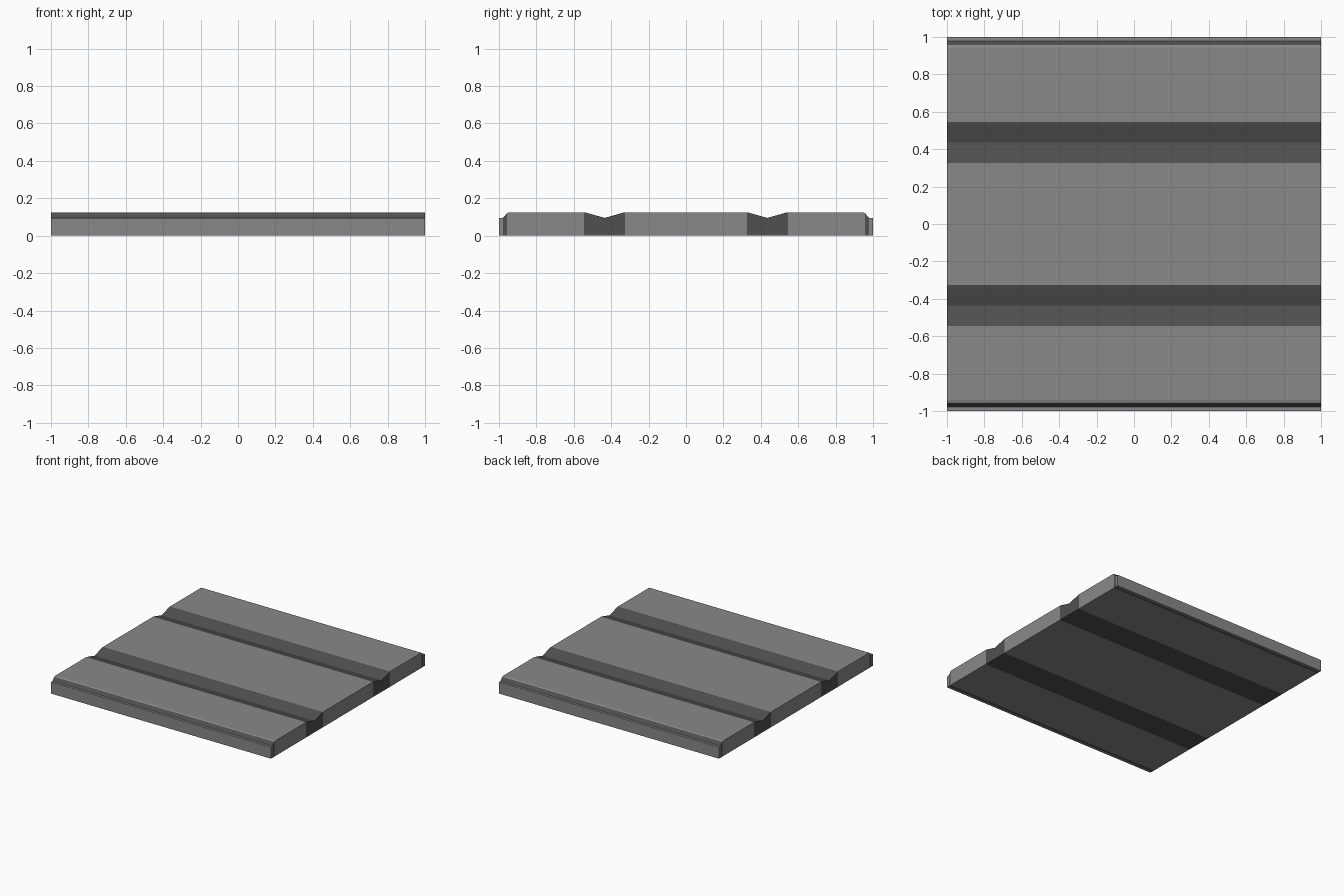
import bpy, bmesh

if "Cube" in bpy.data.objects:
    bpy.data.objects.remove(bpy.data.objects["Cube"])


def make_mat(name, v):
    m = bpy.data.materials.new(name)
    m.diffuse_color = (v, v, v, 1)
    m.use_nodes = True
    m.node_tree.nodes["Principled BSDF"].inputs["Base Color"].default_value = m.diffuse_color
    return m


# Half profile of the top: (y, z, material of the strip that starts here), 0 light, 1 dark
half = [(0.325, 0.125, 1), (0.34, 0.122, 1), (0.435, 0.095, 1), (0.53, 0.122, 1),
        (0.545, 0.125, 0), (0.945, 0.125, 0), (0.957, 0.121, 1),
        (0.973, 0.101, 1), (0.979, 0.095, 0), (1.0, 0.095, 0)]
pts = [(-y, z) for y, z, m in reversed(half)] + [(y, z) for y, z, m in half]
strips = [m for y, z, m in half[:-1]]
mats = strips[::-1] + [0] + strips

# Slab with grooves, built strip by strip along y
bm = bmesh.new()
rows = [[bm.verts.new(c) for c in ((-1, y, 0), (1, y, 0), (1, y, z), (-1, y, z))]
        for y, z in pts]
for a, b, m in zip(rows, rows[1:], mats):
    for i in range(4):
        j = (i + 1) % 4
        bm.faces.new((a[i], a[j], b[j], b[i])).material_index = m
bm.faces.new(rows[0])
bm.faces.new(rows[-1])
bmesh.ops.recalc_face_normals(bm, faces=bm.faces)

me = bpy.data.meshes.new("grooved_slab")
bm.to_mesh(me)
bm.free()
me.materials.append(make_mat("grey", 0.25))
me.materials.append(make_mat("dark_grey", 0.08))
bpy.context.collection.objects.link(bpy.data.objects.new("grooved_slab", me))
